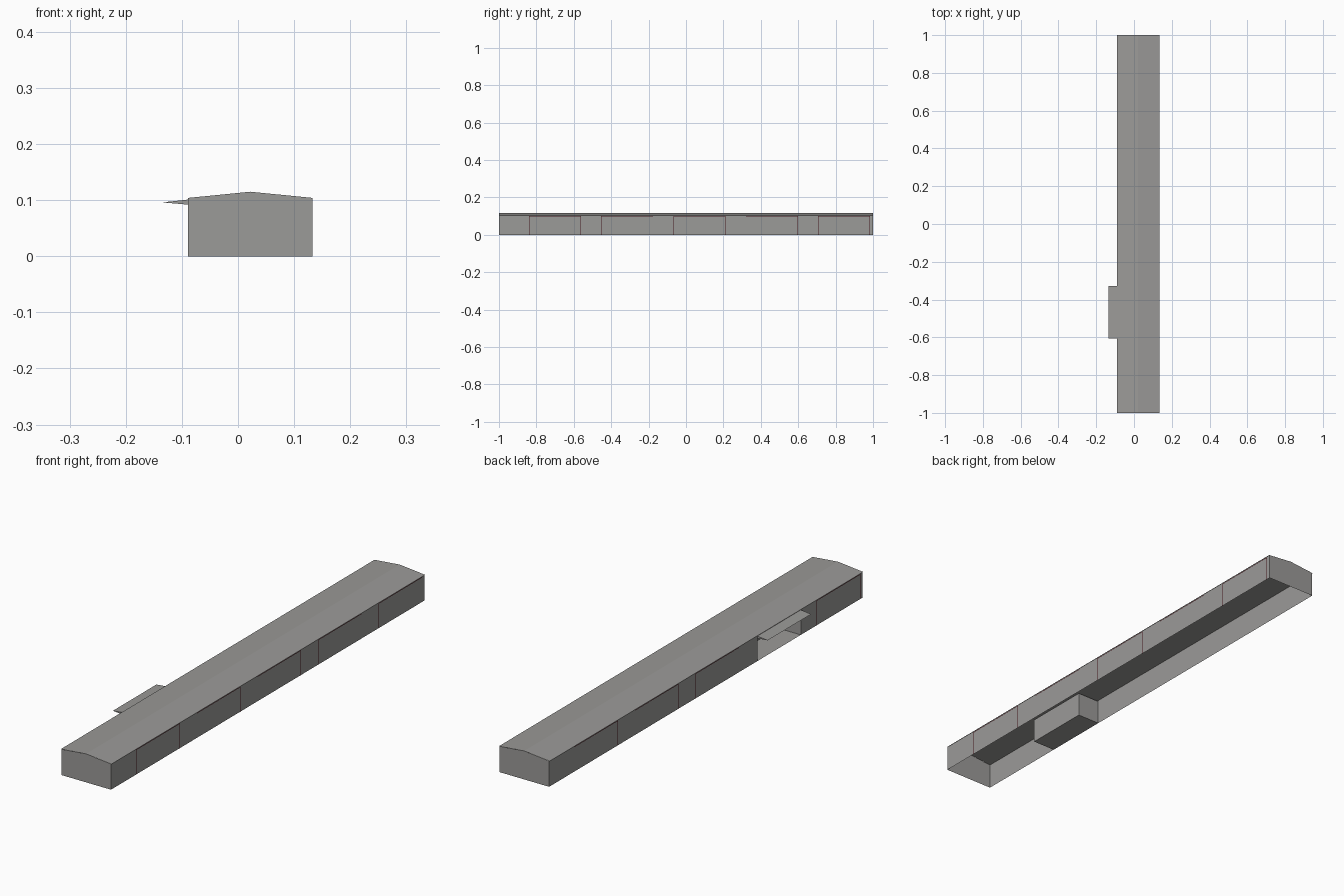
import bpy

if "Cube" in bpy.data.objects:
    bpy.data.objects.remove(bpy.data.objects["Cube"])

def material(name, rgb):
    m = bpy.data.materials.new(name)
    m.diffuse_color = (*rgb, 1)
    m.use_nodes = True
    m.node_tree.nodes["Principled BSDF"].inputs["Base Color"].default_value = m.diffuse_color
    return m

GREY = material("concrete grey", (0.33, 0.325, 0.315))
RED = material("dark red trim", (0.06, 0.008, 0.012))

def make(name, faces, mat):
    """Build one object from a list of faces, each a list of corner points."""
    verts, polys = [], []
    for f in faces:
        polys.append(list(range(len(verts), len(verts) + len(f))))
        verts += f
    me = bpy.data.meshes.new(name)
    me.from_pydata(verts, [], polys)
    me.materials.append(mat)
    ob = bpy.data.objects.new(name, me)
    bpy.context.collection.objects.link(ob)
    return ob

def side(x, y0, y1, z0, z1, sign):
    """Vertical face at constant x, facing sign along x."""
    f = [(x, y0, z0), (x, y1, z0), (x, y1, z1), (x, y0, z1)]
    return f if sign > 0 else f[::-1]

def end(y, x0, x1, z0, z1, sign):
    """Vertical face at constant y, facing sign along y."""
    f = [(x0, y, z0), (x1, y, z0), (x1, y, z1), (x0, y, z1)]
    return f[::-1] if sign > 0 else f

def level(z, x0, x1, y0, y1, sign):
    """Horizontal face, facing sign along z."""
    f = [(x0, y0, z), (x1, y0, z), (x1, y1, z), (x0, y1, z)]
    return f if sign > 0 else f[::-1]

XL, XR, EAVE, RIDGE, XM = -0.089, 0.133, 0.104, 0.115, 0.022
A0, A1, AX, AZ = -0.605, -0.328, 0.012, 0.1   # loading bay recess

# outer walls, open at the bottom, with the bay opening on the left
make("long_walls", [
    side(XR, -1, 1, 0, EAVE, 1),
    side(XL, -1, A0, 0, EAVE, -1),
    side(XL, A1, 1, 0, EAVE, -1),
    side(XL, A0, A1, AZ, EAVE, -1)], GREY)
gable = [(XL, -1, 0), (XR, -1, 0), (XR, -1, EAVE), (XM, -1, RIDGE), (XL, -1, EAVE)]
make("end_walls", [gable, [(x, 1, z) for x, y, z in reversed(gable)]], GREY)

# shallow pitched roof with a tiny overhang
make("roof", [
    [(XL - .002, -1, EAVE), (XM, -1, RIDGE), (XM, 1, RIDGE), (XL - .002, 1, EAVE)][::-1],
    [(XM, -1, RIDGE), (XR + .002, -1, EAVE), (XR + .002, 1, EAVE), (XM, 1, RIDGE)]], GREY)

# recessed bay: floor, ceiling, back and two cheeks
make("bay_recess", [
    level(0, XL, AX, A0, A1, 1),
    level(AZ, XL, AX, A0, A1, -1),
    side(AX, A0, A1, 0, AZ, -1),
    end(A0, XL, AX, 0, AZ, 1),
    end(A1, XL, AX, 0, AZ, -1)], GREY)

# wedge canopy over the bay
tip, top, bot = (-0.135, 0.096), (XL, 0.101), (XL, 0.092)
tri = lambda y: [(p[0], y, p[1]) for p in (tip, bot, top)]
a, b = tri(A0), tri(A1)
make("canopy", [a, b[::-1]] +
     [[a[i], b[i], b[(i + 1) % 3], a[(i + 1) % 3]] for i in range(3)], GREY)

# thin trim round each door; the left side is the right side turned half round
faces = []
for i in range(5):
    y0 = -0.84 + i * 0.3865
    y1 = y0 + 0.278
    for s, x in ((1, XR + .0005), (-1, XL - .0005)):
        if s < 0 and i == 3:
            continue   # the open bay takes this place
        for p, q, z0, z1 in ((y0, y1, .0985, .1005), (y0, y0 + .002, 0, .1), (y1 - .002, y1, 0, .1)):
            lo, hi = sorted((p * s, q * s))
            faces.append(side(x, lo, hi, z0, z1, s))
make("door_trim", faces, RED)
